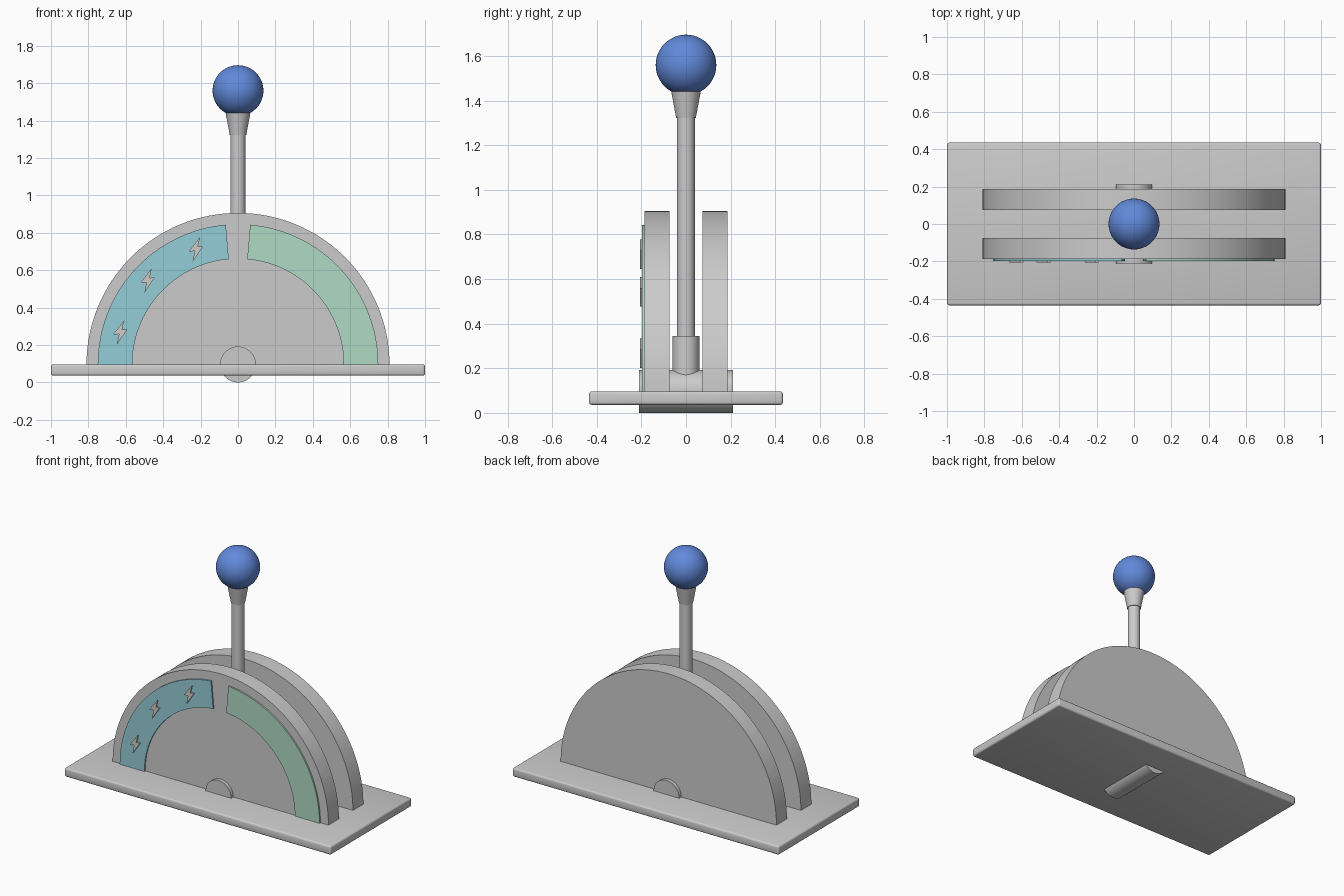
import bpy, bmesh, math

if "Cube" in bpy.data.objects:
    bpy.data.objects.remove(bpy.data.objects["Cube"])

PIVOT_Z = 0.096  # height of the lever axis


def material(name, rgb):
    m = bpy.data.materials.new(name)
    m.diffuse_color = (*rgb, 1)
    m.use_nodes = True
    m.node_tree.nodes["Principled BSDF"].inputs["Base Color"].default_value = m.diffuse_color
    return m


GREY = material("light grey", (0.60, 0.60, 0.60))
BLUE = material("knob blue", (0.12, 0.25, 0.70))
TEAL = material("teal", (0.30, 0.61, 0.69))
GREEN = material("mint green", (0.43, 0.70, 0.56))
BEIGE = material("pale beige", (0.64, 0.60, 0.56))


def finish(name, bm, mat, smooth=True):
    bmesh.ops.recalc_face_normals(bm, faces=bm.faces)
    mesh = bpy.data.meshes.new(name)
    bm.to_mesh(mesh)
    bm.free()
    ob = bpy.data.objects.new(name, mesh)
    bpy.context.collection.objects.link(ob)
    mesh.materials.append(mat)
    if smooth:
        bpy.ops.object.select_all(action='DESELECT')
        ob.select_set(True)
        bpy.context.view_layer.objects.active = ob
        bpy.ops.object.shade_smooth_by_angle(angle=math.radians(30))
    return ob


def prism(name, outline, y0, y1, mat, smooth=True):
    """Extrude an x-z outline from y0 to y1."""
    bm = bmesh.new()
    face = bm.faces.new([bm.verts.new((x, y0, z)) for x, z in outline])
    new = bmesh.ops.extrude_face_region(bm, geom=[face])["geom"]
    bmesh.ops.translate(bm, vec=(0, y1 - y0, 0),
                        verts=[v for v in new if isinstance(v, bmesh.types.BMVert)])
    return finish(name, bm, mat, smooth)


def arc(r, a0, a1, n):
    angles = [math.radians(a0 + (a1 - a0) * i / n) for i in range(n + 1)]
    return [(r * math.cos(a), PIVOT_Z + r * math.sin(a)) for a in angles]


def lathe(name, profile, mat, n=48):
    """Solid of revolution about z from (radius, height) rings."""
    bm = bmesh.new()
    rings = [[bm.verts.new((r * math.cos(math.tau * i / n),
                            r * math.sin(math.tau * i / n), z)) for i in range(n)]
             for r, z in profile]
    for a, b in zip(rings, rings[1:]):
        for i in range(n):
            j = (i + 1) % n
            bm.faces.new((a[i], a[j], b[j], b[i]))
    bm.faces.new(rings[0])
    bm.faces.new(rings[-1])
    return finish(name, bm, mat)


# Base plate with softened edges
bm = bmesh.new()
bmesh.ops.create_cube(bm, size=1)
bmesh.ops.scale(bm, vec=(2.0, 0.87, 0.06), verts=bm.verts)
bmesh.ops.translate(bm, vec=(0, 0, 0.066), verts=bm.verts)
bmesh.ops.bevel(bm, geom=bm.edges[:], offset=0.012, segments=3,
                profile=0.5, affect='EDGES')
finish("base_plate", bm, GREY)

# Two half-disc side walls
for name, side in (("front_half_disc", -1), ("back_half_disc", 1)):
    prism(name, arc(0.81, 0, 180, 64), side * 0.075, side * 0.187, GREY)

# Axle through both walls
prism("axle", arc(0.096, 0, 360, 48)[:-1], -0.21, 0.21, GREY)

# Coloured gauge bands on the front wall
for name, a0, a1, mat in (("right_gauge_band", 0, 85, GREEN),
                          ("left_gauge_band", 95, 180, TEAL)):
    prism(name, arc(0.75, a0, a1, 32) + arc(0.565, a1, a0, 32), -0.197, -0.186, mat)

# Lightning bolt plates on the left band
BOLT = [(0.022, 0.065), (-0.038, -0.012), (-0.006, -0.010),
        (-0.018, -0.067), (0.038, 0.016), (0.010, 0.014)]
for i, (cx, cz) in enumerate([(-0.225, 0.712), (-0.483, 0.545), (-0.63, 0.268)]):
    prism(f"bolt_{i + 1}", [(cx + x, cz + z) for x, z in BOLT],
          -0.206, -0.1965, BEIGE, smooth=False)

# Lever: socket on the axle, rod, flared neck
lathe("lever_socket", [(0.06, 0.12), (0.06, 0.345)], GREY)
lathe("lever_rod", [(0.04, 0.30), (0.04, 1.33)], GREY)
lathe("lever_neck", [(0.044, 1.322), (0.068, 1.45)], GREY)

# Ball knob
bm = bmesh.new()
bmesh.ops.create_uvsphere(bm, u_segments=48, v_segments=24, radius=0.136)
bmesh.ops.translate(bm, vec=(0, 0, 1.56), verts=bm.verts)
finish("ball_knob", bm, BLUE)
